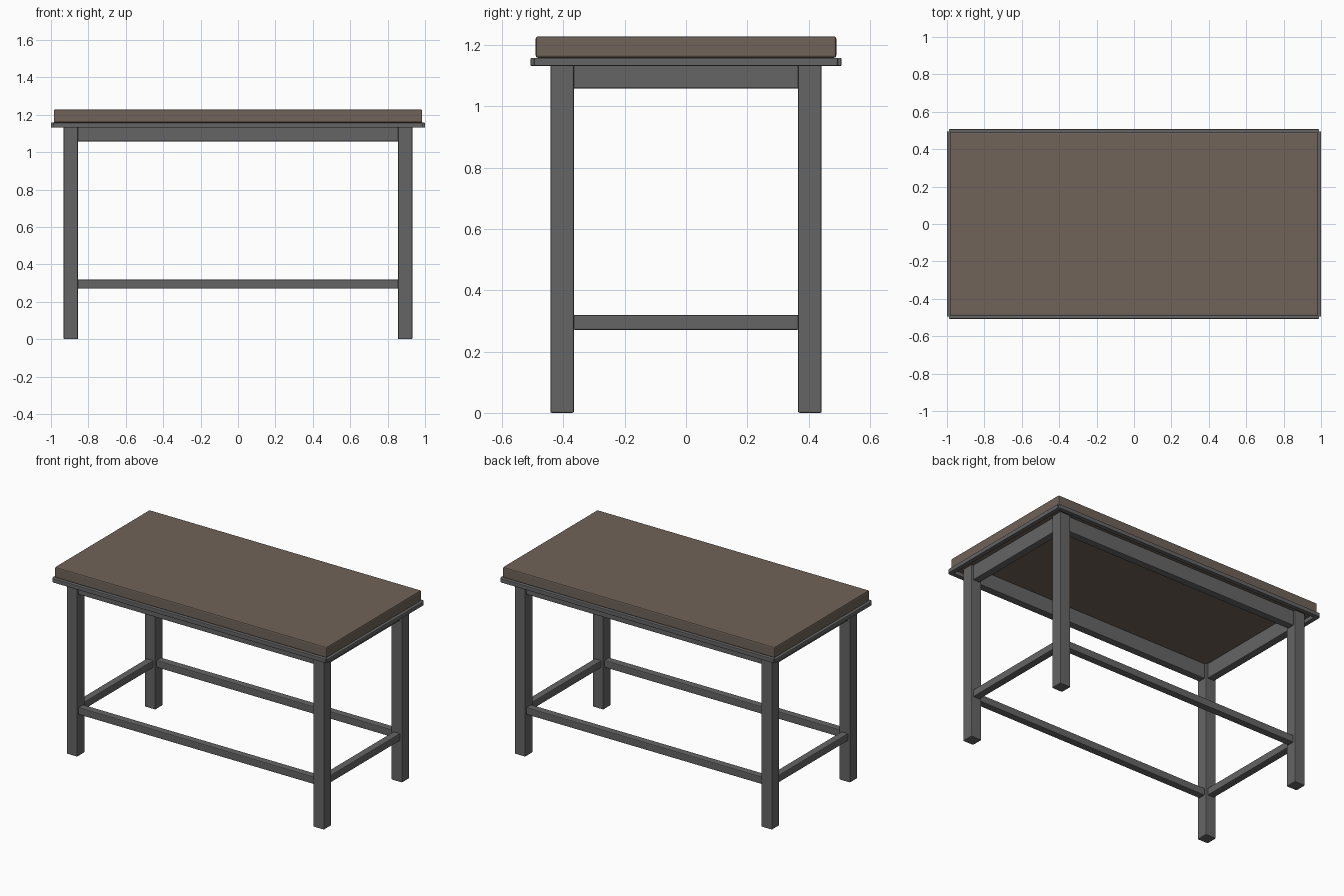
import bpy

if "Cube" in bpy.data.objects:
    bpy.data.objects.remove(bpy.data.objects["Cube"])


def mat(name, rgb):
    m = bpy.data.materials.new(name)
    m.diffuse_color = (*rgb, 1)
    m.use_nodes = True
    m.node_tree.nodes["Principled BSDF"].inputs["Base Color"].default_value = m.diffuse_color
    return m


STEEL = mat("dark_steel", (0.13, 0.13, 0.13))
WOOD = mat("brown_wood", (0.16, 0.125, 0.10))


def box(name, x, y, z, material, bevel=0.005):
    """Bevelled box from (min, max) ranges."""
    bpy.ops.mesh.primitive_cube_add(
        size=1, location=[(a + b) / 2 for a, b in (x, y, z)])
    o = bpy.context.object
    o.name = name
    o.scale = [b - a for a, b in (x, y, z)]
    bpy.ops.object.transform_apply(location=False, rotation=False, scale=True)
    o.data.materials.append(material)
    m = o.modifiers.new("Bevel", "BEVEL")
    m.width = bevel
    m.segments = 2
    return o


LX, LY, H = 0.894, 0.404, 0.0385   # leg centres and half width
RIM0, RIM1 = 1.131, 1.158          # rim bottom and top

# Thick wooden top
box("tabletop", (-0.985, 0.985), (-0.49, 0.49), (1.158, 1.228), WOOD, 0.007)

for s, side in ((-1, "left"), (1, "right")):
    # Legs
    for t, end in ((-1, "front"), (1, "back")):
        box(f"{end}_{side}_leg", (s * LX - H, s * LX + H),
            (t * LY - H, t * LY + H), (0, RIM1), STEEL)
    # Side apron, stretcher and rim bar
    for name, w, z in (("apron", 0.025, (1.058, RIM1)),
                       ("stretcher", 0.024, (0.271, 0.319))):
        box(f"{side}_{name}", (s * LX - w, s * LX + w),
            (-LY + H - 0.003, LY - H + 0.003), z, STEEL)
    box(f"{side}_rim", sorted((s * 0.97, s * 1.0)), (-0.495, 0.495),
        (RIM0, RIM1), STEEL, 0.004)

for t, end in ((-1, "front"), (1, "back")):
    # Front and back apron, stretcher and rim bar
    for name, w, z in (("apron", 0.025, (1.058, RIM1)),
                       ("stretcher", 0.024, (0.271, 0.319))):
        box(f"{end}_{name}", (-LX + H - 0.003, LX - H + 0.003),
            (t * LY - w, t * LY + w), z, STEEL)
    box(f"{end}_rim", (-0.99, 0.99), sorted((t * 0.477, t * 0.507)),
        (RIM0, RIM1), STEEL, 0.004)
